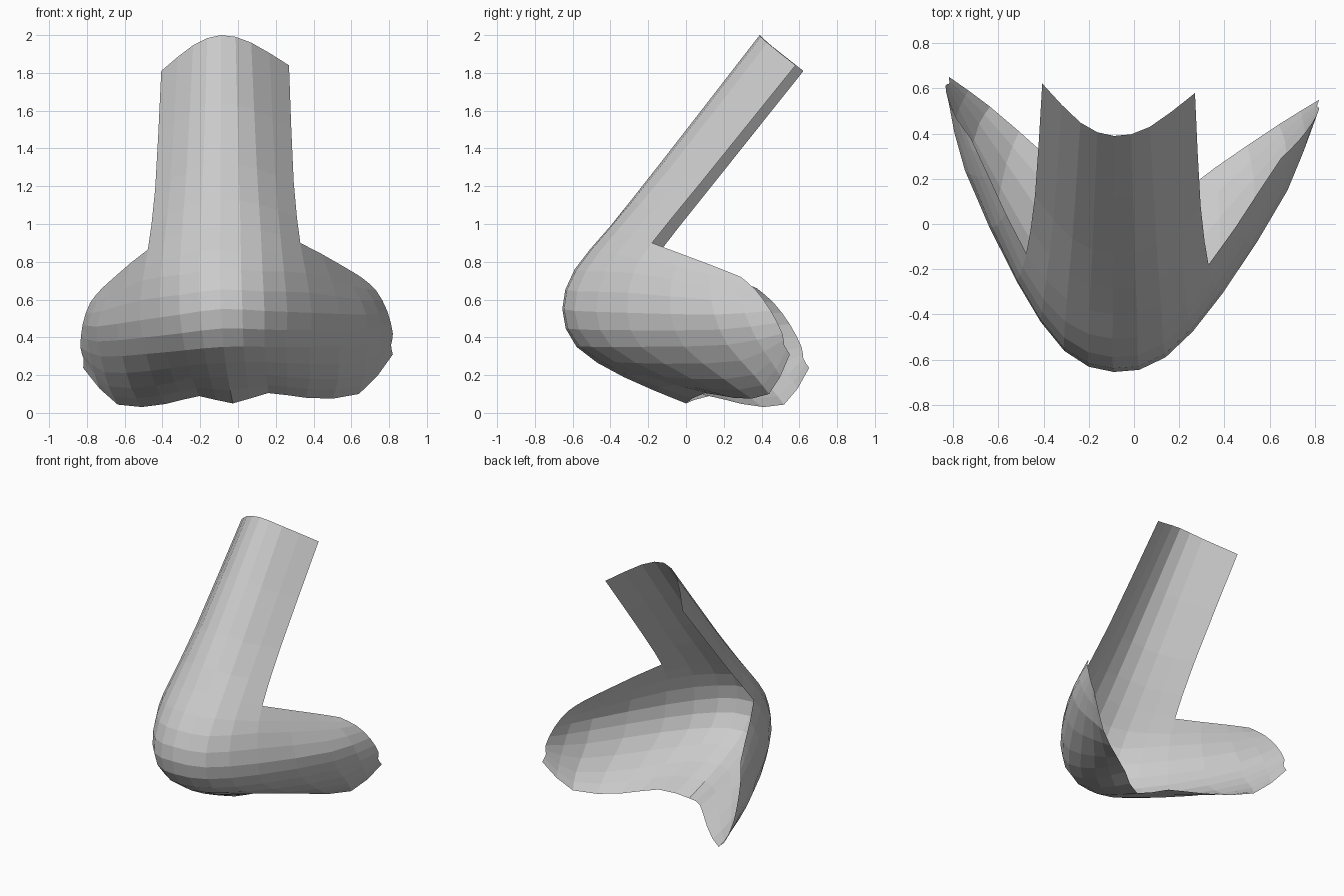
import bpy
import bmesh
from mathutils import Vector

cube = bpy.data.objects.get("Cube")
if cube:
    bpy.data.objects.remove(cube, do_unlink=True)

# The shell is symmetric about a slightly turned and tilted plane
SIDE_AXIS = Vector((1, -0.062, 0.044)).normalized()
PLANE_OFFSET = -0.025
STEPS = 2  # facets between two control points


def plane_distance(point):
    return point.dot(SIDE_AXIS) - PLANE_OFFSET


def reflect(point):
    return point - 2 * plane_distance(point) * SIDE_AXIS


def full_row(*half):
    """Mirror a half section, given from the centre line to the left edge."""
    points = [Vector(p) for p in half]
    points[0] -= plane_distance(points[0]) * SIDE_AXIS
    return [reflect(p) for p in reversed(points[1:])] + points


def smooth_path(points):
    """Resample a polyline with a Catmull-Rom spline through its points."""
    before = 2 * points[0] - points[1]
    after = 2 * points[-1] - points[-2]
    padded = [before] + points + [after]
    path = []
    for a, b, c, d in zip(padded, padded[1:], padded[2:], padded[3:]):
        for step in range(STEPS):
            t = step / STEPS
            path.append(b + 0.5 * t * (c - a
                        + t * (2 * a - 5 * b + 4 * c - d)
                        + t * t * (3 * b - a - 3 * c + d)))
    return path + [points[-1]]


# Bridge sections: centre, shoulder, open rear edge
bridge_top = full_row((-.09, .39, 2), (.07, .43, 1.96), (.27, .58, 1.84))
bridge_middle = full_row((-.09, -.13, 1.33), (.1, -.09, 1.29), (.295, .08, 1.22))

# Base sections: centre, shoulder, bridge corner, wing, rear wing edge
brow = full_row((-.09, -.4, .99), (.12, -.36, .97), (.33, -.18, .9),
                (.55, .14, .78), (.65, .29, .72))
upper = full_row((-.09, -.59, .76), (.13, -.53, .75), (.36, -.28, .74),
                 (.61, .13, .67), (.73, .37, .65))
belly = full_row((-.09, -.655, .55), (.14, -.59, .54), (.39, -.31, .53),
                 (.68, .15, .52), (.79, .45, .54))
lower = full_row((-.07, -.58, .35), (.14, -.5, .35), (.38, -.24, .35),
                 (.68, .22, .36), (.82, .51, .42))
under = full_row((-.05, -.33, .19), (.15, -.22, .2), (.38, .03, .18),
                 (.67, .36, .2), (.81, .52, .36))
rim = full_row((-.03, 0, .05), (.16, .1, .105), (.36, .25, .08),
               (.64, .44, .1), (.82, .55, .31))

bridge_rows = [smooth_path(r) for r in (bridge_top, bridge_middle)]
base_rows = [smooth_path(r) for r in (brow, upper, belly, lower, under, rim)]
columns = len(base_rows[0])
inset = (columns - len(bridge_rows[0])) // 2
first_base_row = len(bridge_rows) * STEPS

# Skin the sections column by column; wings start below the bridge
bm = bmesh.new()
grid = {}
for col in range(columns):
    path = [row[col] for row in base_rows]
    start = first_base_row
    if inset <= col < columns - inset:
        path = [row[col - inset] for row in bridge_rows] + path
        start = 0
    for i, point in enumerate(smooth_path(path)):
        grid[start + i, col] = bm.verts.new(point)

for row, col in list(grid):
    corners = [(row, col), (row + 1, col), (row + 1, col + 1), (row, col + 1)]
    if all(key in grid for key in corners):
        bm.faces.new([grid[key] for key in corners])

mesh = bpy.data.meshes.new("nose_shell")
bm.to_mesh(mesh)
bm.free()
nose = bpy.data.objects.new("nose_shell", mesh)
bpy.context.collection.objects.link(nose)

# Plain grey, flat shaded
grey = bpy.data.materials.new("light_grey")
grey.use_nodes = True
colour = (0.6, 0.6, 0.6, 1)
grey.diffuse_color = colour
grey.node_tree.nodes["Principled BSDF"].inputs["Base Color"].default_value = colour
mesh.materials.append(grey)
